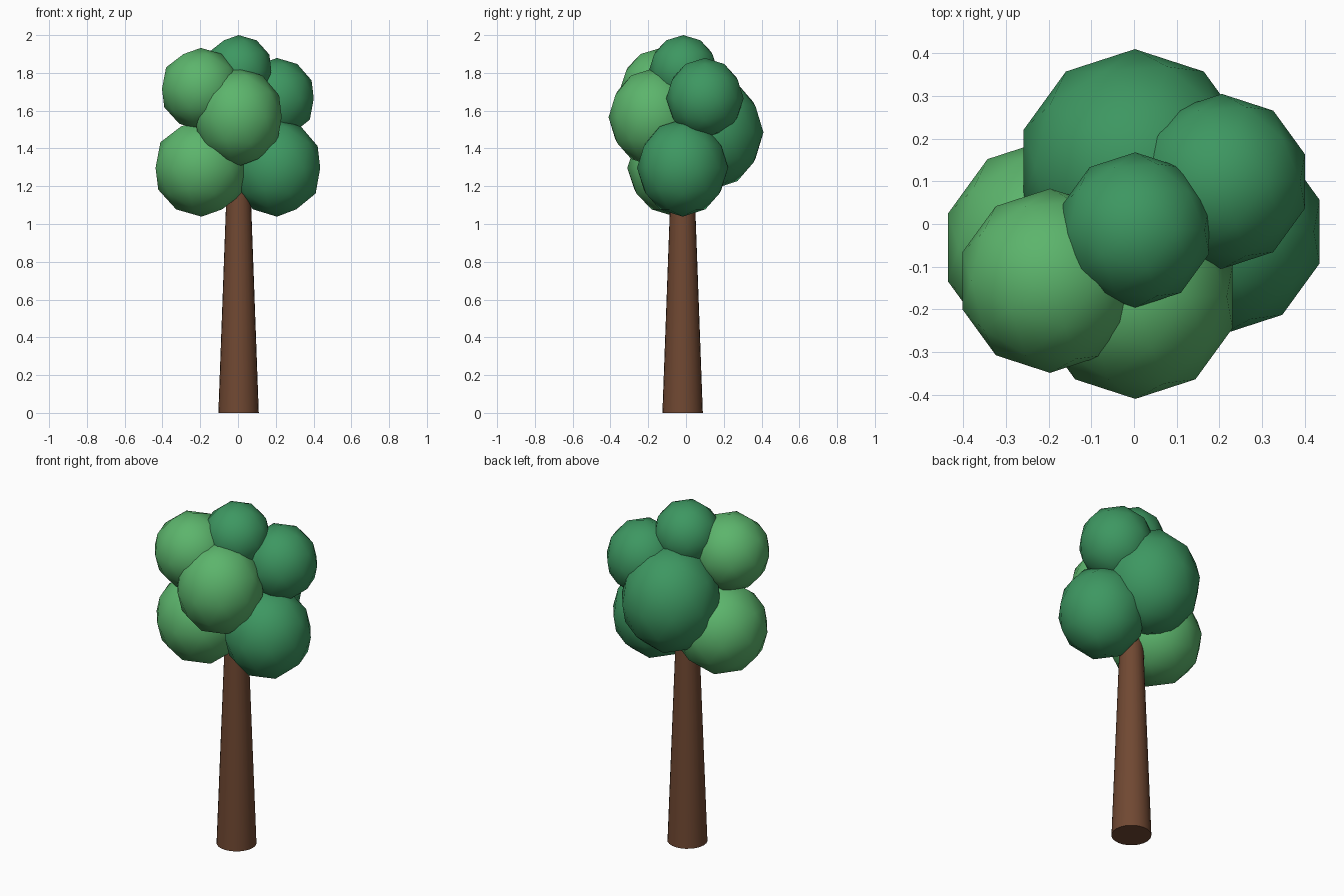
import bpy

if "Cube" in bpy.data.objects:
    bpy.data.objects.remove(bpy.data.objects["Cube"])


def material(name, color):
    m = bpy.data.materials.new(name)
    m.diffuse_color = (*color, 1)
    m.use_nodes = True
    m.node_tree.nodes["Principled BSDF"].inputs["Base Color"].default_value = m.diffuse_color
    return m


light = material("light_leaves", (0.107, 0.46, 0.15))
dark = material("dark_leaves", (0.047, 0.31, 0.12))
bark = material("bark", (0.162, 0.065, 0.032))

# Tapered trunk, its top buried in the foliage
bpy.ops.mesh.primitive_cone_add(vertices=24, radius1=0.107, radius2=0.057,
                                depth=1.36, location=(0.003, -0.018, 0.68))
trunk = bpy.context.object
trunk.name = "trunk"
trunk.data.materials.append(bark)
bpy.ops.object.shade_smooth_by_angle()

# Foliage clumps: name, centre, horizontal radius, vertical radius, material
clumps = [
    ("lower_left_leaves", (-0.193, -0.055, 1.297), 0.256, 0.258, light),
    ("lower_right_leaves", (0.206, -0.018, 1.297), 0.241, 0.258, dark),
    ("front_leaves", (0.003, -0.17, 1.565), 0.24, 0.26, light),
    ("upper_left_leaves", (-0.197, -0.133, 1.715), 0.216, 0.217, light),
    ("top_leaves", (0.003, -0.014, 1.814), 0.182, 0.186, dark),
    ("upper_right_leaves", (0.206, 0.1, 1.665), 0.205, 0.214, dark),
    ("back_leaves", (0.002, 0.135, 1.485), 0.275, 0.303, dark),
]
for name, centre, r, rz, mat in clumps:
    bpy.ops.mesh.primitive_ico_sphere_add(subdivisions=2, radius=1, location=centre)
    clump = bpy.context.object
    clump.name = name
    clump.scale = (r, r, rz)
    clump.data.materials.append(mat)
    bpy.ops.object.shade_smooth()
